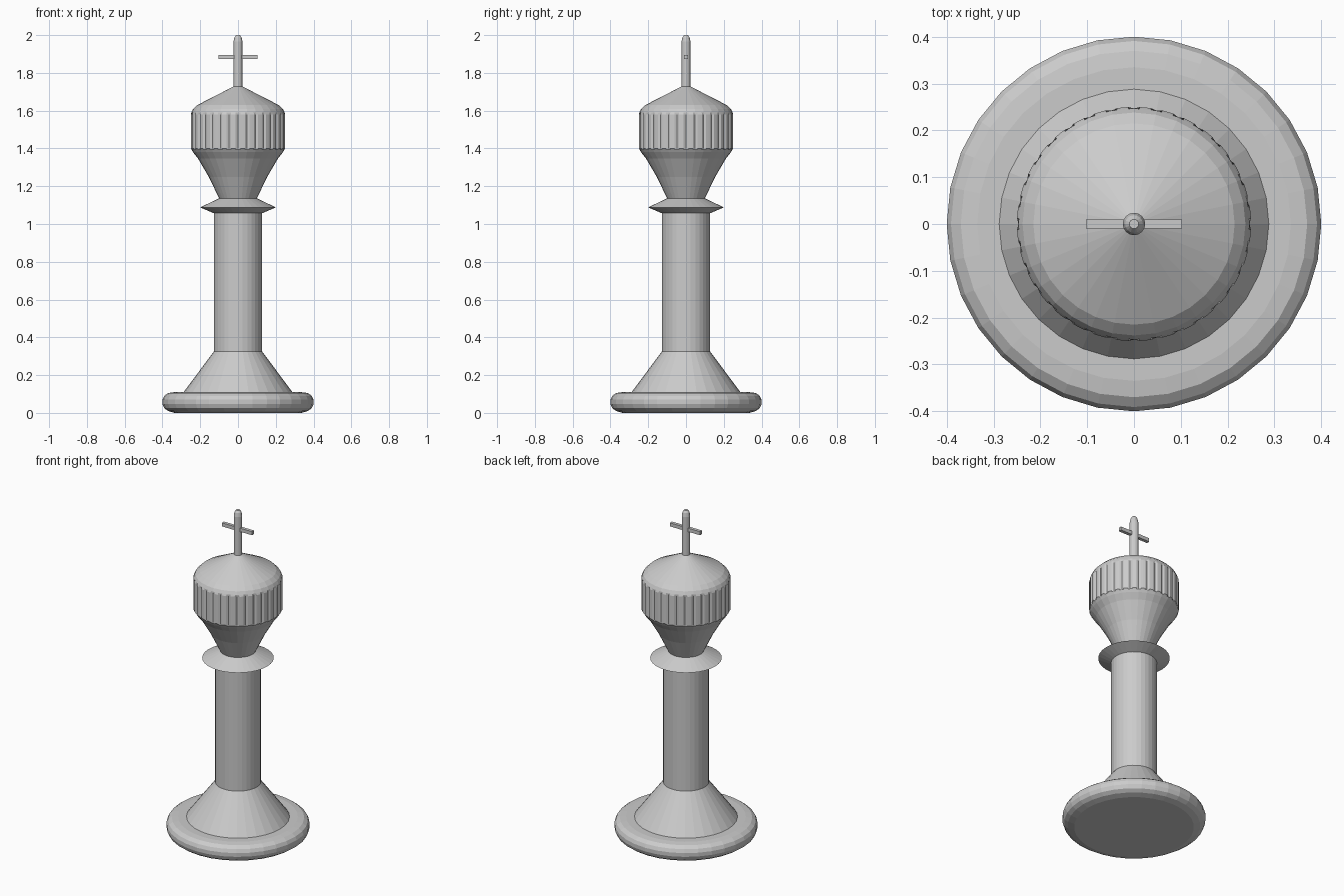
import bpy, bmesh, math

if "Cube" in bpy.data.objects:
    bpy.data.objects.remove(bpy.data.objects["Cube"], do_unlink=True)

SIDES = 32
grey = bpy.data.materials.new("plain grey")
grey.use_nodes = True
COLOUR = (0.6, 0.6, 0.6, 1)
grey.diffuse_color = COLOUR
grey.node_tree.nodes["Principled BSDF"].inputs["Base Color"].default_value = COLOUR


def finish(name, bm):
    bmesh.ops.recalc_face_normals(bm, faces=bm.faces[:])
    mesh = bpy.data.meshes.new(name)
    bm.to_mesh(mesh)
    bm.free()
    mesh.materials.append(grey)
    obj = bpy.data.objects.new(name, mesh)
    bpy.context.collection.objects.link(obj)
    return obj


def facet_radius(step, split):
    """Keep subdivided facets flat, as on a plain polygon."""
    half = math.pi / SIDES
    offset = (step % split) / split * 2 * half - half
    return math.cos(half) / math.cos(offset)


def turned(name, profile, sides=SIDES, split=1, fluted=()):
    """Revolve (radius, height) points; listed rings get shallow grooves."""
    bm = bmesh.new()
    rings = []
    count = sides * split
    for index, (radius, z) in enumerate(profile):
        ring = []
        for step in range(count):
            angle = math.tau * step / count
            r = radius * (facet_radius(step, split) if split > 1 else 1)
            if index in fluted:
                r = radius * (0.972 if step % split == 0 else 1)
            ring.append(bm.verts.new((r * math.sin(angle), r * math.cos(angle), z)))
        rings.append(ring)
    for low, high in zip(rings, rings[1:]):
        for i in range(count):
            j = (i + 1) % count
            bm.faces.new((low[i], low[j], high[j], high[i]))
    bm.faces.new(rings[0])
    bm.faces.new(rings[-1])
    return finish(name, bm)


# Rounded foot and flared pedestal
turned("foot", [(0.335, 0), (0.37, 0.01), (0.391, 0.025), (0.4, 0.047),
                (0.4, 0.07), (0.391, 0.09), (0.37, 0.105), (0.335, 0.11)])
turned("pedestal", [(0.288, 0.11), (0.128, 0.325)])

# Column and sharp collar
turned("column", [(0.128, 0.325), (0.128, 1.057)])
turned("collar", [(0.128, 1.057), (0.2, 1.088), (0.1, 1.136)])

# Head: flared cup, grooved band and conical cap
turned("head", [(0.1, 1.136), (0.155, 1.25), (0.212, 1.347), (0.238, 1.38),
                (0.247, 1.395), (0.25, 1.4), (0.25, 1.58), (0.247, 1.59),
                (0.238, 1.608), (0.215, 1.63), (0.02, 1.73)],
       split=4, fluted=(5, 6))

# Spike with a small crossbar
turned("spike", [(0.024, 1.72), (0.024, 1.965), (0.019, 1.988), (0.01, 2.0)], sides=16)
bar = bmesh.new()
bmesh.ops.create_cube(bar, size=1)
for v in bar.verts:
    v.co = (v.co.x * 0.205, v.co.y * 0.02, v.co.z * 0.022 + 1.885)
finish("crossbar", bar)
